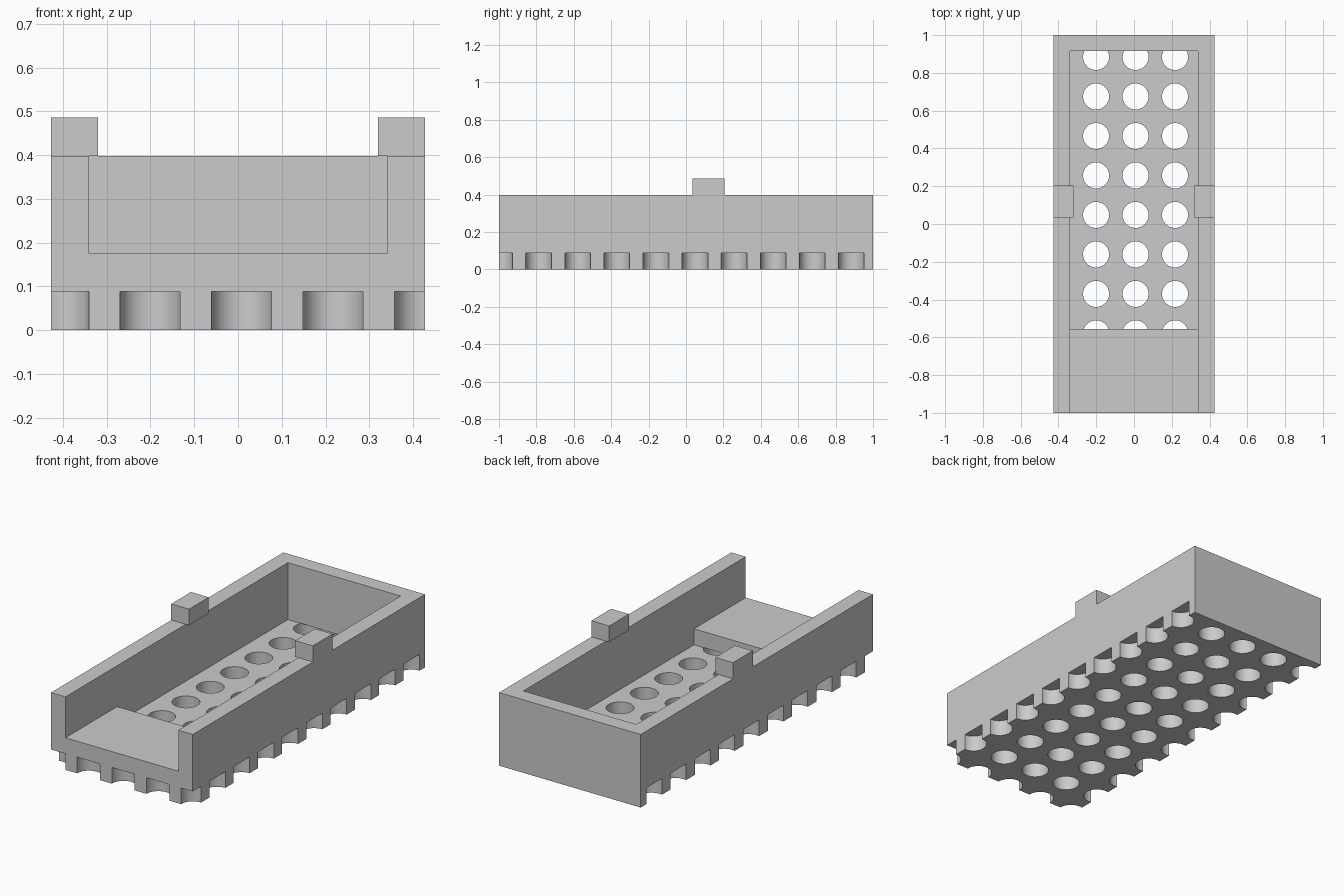
import bpy
import bmesh
import math
from mathutils import Matrix, Vector

cube = bpy.data.objects.get("Cube")
if cube:
    bpy.data.objects.remove(cube, do_unlink=True)

# One plain grey for everything
grey = bpy.data.materials.new("light grey")
grey.use_nodes = True
COLOUR = (0.6, 0.6, 0.6, 1.0)
grey.diffuse_color = COLOUR
grey.node_tree.nodes["Principled BSDF"].inputs["Base Color"].default_value = COLOUR


def make_object(name, bm):
    mesh = bpy.data.meshes.new(name)
    bm.to_mesh(mesh)
    bm.free()
    mesh.materials.append(grey)
    obj = bpy.data.objects.new(name, mesh)
    bpy.context.collection.objects.link(obj)
    return obj


def box(name, low, high):
    low, high = Vector(low), Vector(high)
    bm = bmesh.new()
    matrix = Matrix.Translation((low + high) / 2) @ Matrix.Diagonal((*(high - low), 1))
    bmesh.ops.create_cube(bm, size=1, matrix=matrix)
    return make_object(name, bm)


def activate(obj):
    bpy.ops.object.select_all(action='DESELECT')
    obj.select_set(True)
    bpy.context.view_layer.objects.active = obj


def cut(target, cutter):
    cutter.hide_render = True
    mod = target.modifiers.new("cut", 'BOOLEAN')
    mod.operation = 'DIFFERENCE'
    mod.solver = 'EXACT'
    mod.object = cutter
    activate(target)
    bpy.ops.object.modifier_apply(modifier=mod.name)
    bpy.data.objects.remove(cutter, do_unlink=True)


HALF_W, WALL_TOP, FLOOR, SHELF = 0.427, 0.398, 0.088, 0.175
INNER_W, PITCH, RADIUS = 0.34, 0.209, 0.069

# Outer block of the tray
tray = box("tray", (-HALF_W, -1, 0), (HALF_W, 1, WALL_TOP))

# Grid of round holes from below, running over the front and side edges
bm = bmesh.new()
for col in range(5):
    for row in range(10):
        centre = (0.4262 - col * PITCH, 0.884 - row * PITCH, (FLOOR - 0.1) / 2)
        bmesh.ops.create_cone(bm, cap_ends=True, segments=48, radius1=RADIUS,
                              radius2=RADIUS, depth=FLOOR + 0.1,
                              matrix=Matrix.Translation(centre))
cut(tray, make_object("hole_cutter", bm))

# Deep cavity that opens the holes, then the shallower open front shelf
cut(tray, box("cavity_cutter", (-INNER_W, -0.555, FLOOR - 0.0005), (INNER_W, 0.915, 0.6)))
cut(tray, box("shelf_cutter", (-INNER_W, -1.1, SHELF), (INNER_W, -0.5, 0.6)))
activate(tray)
bpy.ops.object.shade_smooth_by_angle(angle=math.radians(30))

# Blocks on the side walls, overhanging slightly inward
for side, name in ((1, "left_block"), (-1, "right_block")):
    x0, x1 = sorted((side * 0.32, side * HALF_W))
    box(name, (x0, 0.035, WALL_TOP), (x1, 0.205, 0.486))
